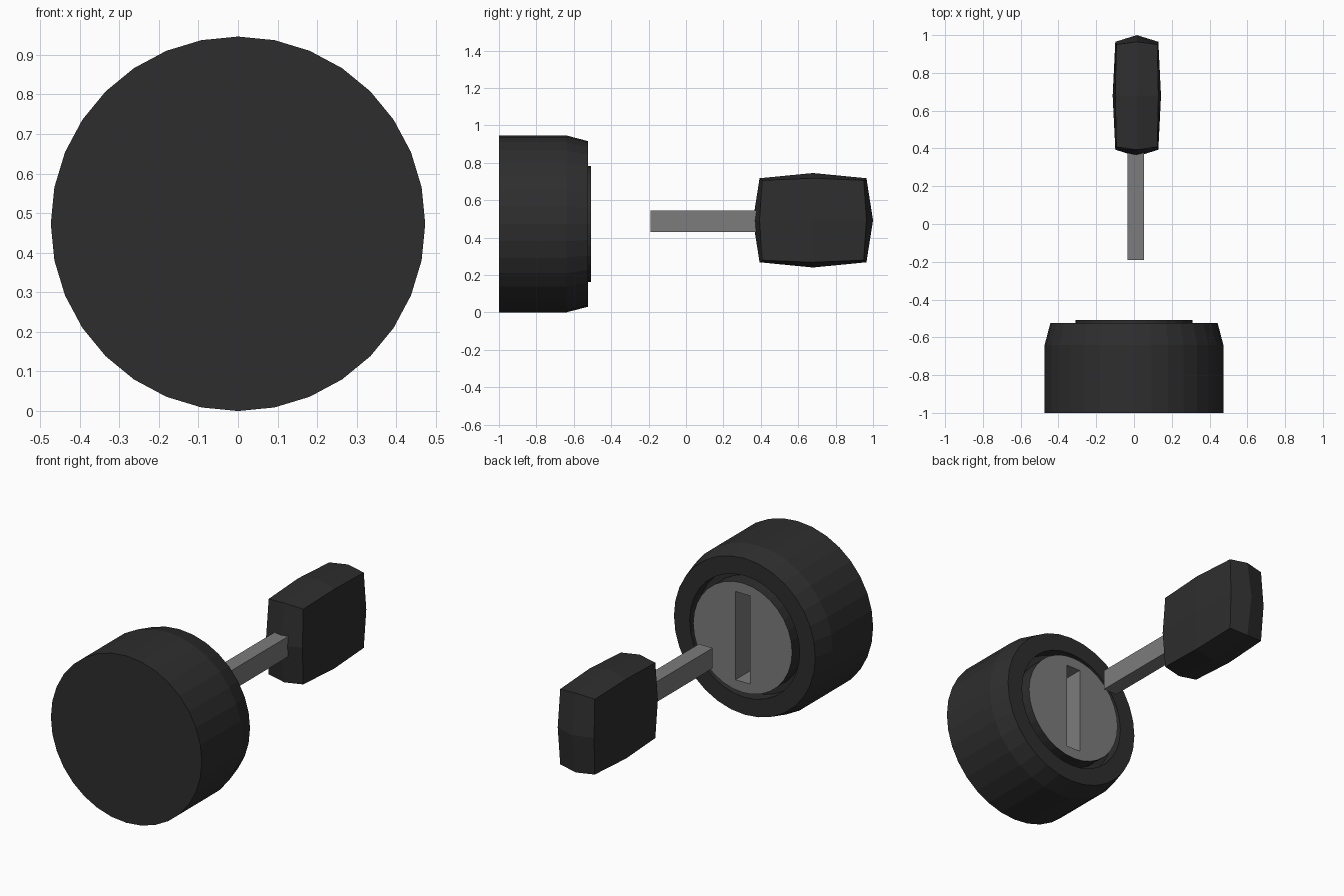
import bpy, bmesh, math
from mathutils import Vector, Matrix

if "Cube" in bpy.data.objects:
    bpy.data.objects.remove(bpy.data.objects["Cube"])


def material(name, v):
    m = bpy.data.materials.new(name)
    m.diffuse_color = (v, v, v, 1)
    m.use_nodes = True
    m.node_tree.nodes["Principled BSDF"].inputs["Base Color"].default_value = m.diffuse_color
    return m


DARK = material("dark_plastic", 0.027)
GREY = material("steel_grey", 0.2)


def finish(bm, name, mats):
    bmesh.ops.recalc_face_normals(bm, faces=bm.faces)
    mesh = bpy.data.meshes.new(name)
    bm.to_mesh(mesh)
    bm.free()
    for m in mats:
        mesh.materials.append(m)
    ob = bpy.data.objects.new(name, mesh)
    bpy.context.collection.objects.link(ob)
    return ob


def box(name, lo, hi, mats, index=0):
    lo, hi = Vector(lo), Vector(hi)
    bm = bmesh.new()
    bmesh.ops.create_cube(bm, size=1, matrix=Matrix.Translation((lo + hi) / 2)
                          @ Matrix.Diagonal((*(hi - lo), 1)))
    for f in bm.faces:
        f.material_index = index
    return finish(bm, name, mats)


# Lock housing: stepped profile (radius, y) turned about the y axis
CZ, SIDES = 0.473, 32
profile = [(0.473, -1), (0.473, -0.64), (0.443, -0.525), (0.345, -0.525),
           (0.345, -0.60), (0.31, -0.60), (0.31, -0.507)]
bm = bmesh.new()
rings = []
for r, y in profile:
    angles = [2 * math.pi * i / SIDES for i in range(SIDES)]
    rings.append([bm.verts.new((r * math.sin(a), y, CZ + r * math.cos(a))) for a in angles])
for a, b in zip(rings, rings[1:]):
    for i in range(SIDES):
        j = (i + 1) % SIDES
        bm.faces.new((a[i], a[j], b[j], b[i]))
bm.faces.new(rings[0])
bm.faces.new(rings[-1]).material_index = 1   # grey lock face
housing = finish(bm, "lock_housing", [DARK, GREY])

# Key slot cut into the lock face
cutter = box("slot_cutter", (-0.045, -0.72, CZ - 0.25), (0.045, -0.4, CZ + 0.25),
             [DARK, GREY], 1)
cutter.hide_render = True
mod = housing.modifiers.new("slot", 'BOOLEAN')
mod.operation = 'DIFFERENCE'
mod.solver = 'EXACT'
mod.object = cutter
bpy.context.view_layer.objects.active = housing
bpy.ops.object.modifier_apply(modifier="slot")
bpy.data.objects.remove(cutter)

# Key shaft
box("key_shaft", (-0.034, -0.19, 0.43), (0.052, 0.42, 0.545), [GREY])

# Key grip: cube split once, with edges and corners drawn in for a bulged shape
bm = bmesh.new()
bmesh.ops.create_cube(bm, size=2)
bmesh.ops.subdivide_edges(bm, edges=bm.edges[:], cuts=1, use_grid_fill=True)
half = Vector((0.128, 0.321, 0.2525))
shrink = {1: 1.0, 2: 0.89, 3: 0.845}
for v in bm.verts:
    s = shrink[sum(abs(c) > 0.5 for c in v.co)]
    v.co = Vector((0.015, 0.679, 0.4925)) + Vector(c * h * s for c, h in zip(v.co, half))
finish(bm, "key_grip", [DARK])
